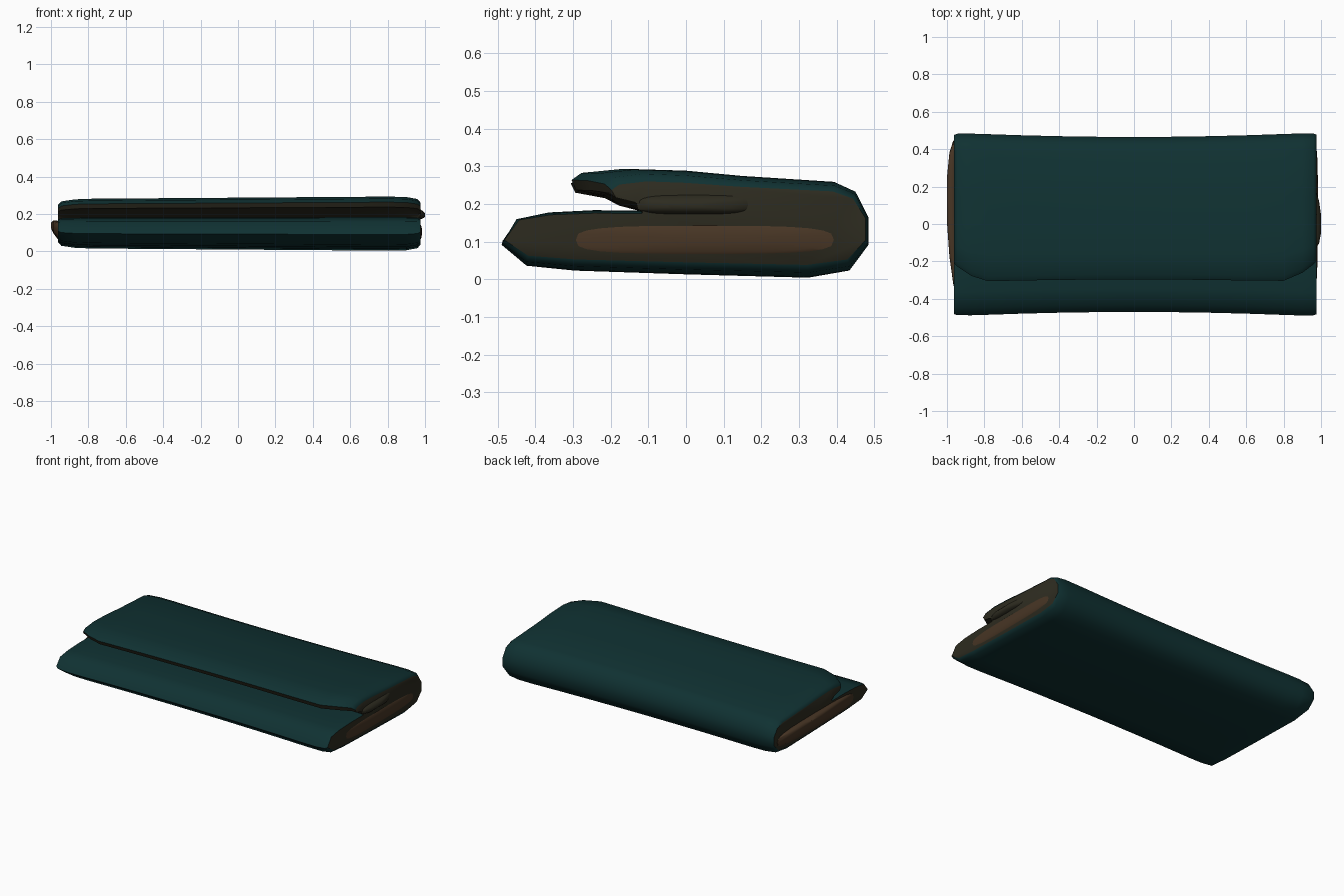
import bpy, bmesh, math

cube = bpy.data.objects.get("Cube")
if cube:
    bpy.data.objects.remove(cube, do_unlink=True)


def material(name, rgb):
    mat = bpy.data.materials.new(name)
    mat.use_nodes = True
    mat.diffuse_color = (*rgb, 1)
    mat.node_tree.nodes["Principled BSDF"].inputs["Base Color"].default_value = (*rgb, 1)
    return mat


teal = material("dark teal leather", (0.005, 0.031, 0.032))
olive = material("olive lining", (0.026, 0.024, 0.014))
brown = material("brown gusset", (0.064, 0.036, 0.018))


def finish(name, bm, mats, angle=50):
    bmesh.ops.recalc_face_normals(bm, faces=bm.faces)
    mesh = bpy.data.meshes.new(name)
    bm.to_mesh(mesh)
    bm.free()
    for mat in mats:
        mesh.materials.append(mat)
    obj = bpy.data.objects.new(name, mesh)
    bpy.context.collection.objects.link(obj)
    bpy.ops.object.select_all(action="DESELECT")
    obj.select_set(True)
    bpy.context.view_layer.objects.active = obj
    bpy.ops.object.shade_smooth_by_angle(angle=math.radians(angle))
    return obj


def bridge(bm, a, b):
    n = len(a)
    return [bm.faces.new((a[i], a[(i + 1) % n], b[(i + 1) % n], b[i])) for i in range(n)]


# Folded cross-section (y, z): pouch from the notch round the bottom, then flap
pouch = [(-0.12, 0.183), (-0.25, 0.184), (-0.37, 0.178), (-0.455, 0.16), (-0.495, 0.09),
         (-0.43, 0.035), (-0.3, 0.022), (0, 0.012), (0.33, 0.003), (0.44, 0.022),
         (0.49, 0.09), (0.49, 0.165)]
flap = [(0.455, 0.235), (0.4, 0.26), (0.15, 0.276), (0, 0.29), (-0.17, 0.295),
        (-0.285, 0.284), (-0.312, 0.265), (-0.3, 0.238), (-0.22, 0.222), (-0.18, 0.2)]
LIP = len(pouch) + 6

# Stations along the length: x and end rounding of the section
stations = [(-0.962, 0.76), (-0.945, 0.9), (-0.87, 0.98), (-0.78, 1), (-0.6, 1), (-0.4, 1),
            (-0.2, 1), (0, 1), (0.2, 1), (0.4, 1), (0.6, 1), (0.8, 1), (0.9, 0.98),
            (0.96, 0.9), (0.977, 0.76)]


def section(x, s):
    points = []
    wide = 0.95 + 0.05 * min(1, abs(x)) ** 2
    thick = s * (0.95 + 0.05 * x)
    corner = 0.1 * max(0, (abs(x) - 0.78) / 0.19) ** 1.6
    for i, (y, z) in enumerate(pouch + flap):
        yy = y * wide * (0.9 + 0.1 * s)
        if i >= len(pouch) and y < 0:
            yy += corner * min(1, -y / 0.3)
        points.append((x, yy, 0.15 + (z - 0.15) * thick))
    return points


# Folded pouch with flap
bm = bmesh.new()
rings = [[bm.verts.new(p) for p in section(x, s)] for x, s in stations]
for a, b in zip(rings, rings[1:]):
    for i, face in enumerate(bridge(bm, a, b)):
        face.material_index = int(i >= LIP)
for ring in (rings[0], rings[-1]):
    bm.faces.new(ring).material_index = 1
finish("folded_pouch", bm, [teal, olive])


# Shallow bulging panels on the two ends
def end_panel(name, mat, x0, x1, centre, size, peak, steps=24):
    bm = bmesh.new()
    loops = []
    for t, k in ((0, 1), (0.25, 0.96), (0.7, 0.7), (1, 0.3)):
        loop = []
        for i in range(steps):
            a = 2 * math.pi * i / steps
            c, s = math.cos(a), math.sin(a)
            y = centre[0] + (peak[0] - centre[0]) * t + size[0] * k * math.copysign(abs(c) ** 0.6, c)
            z = centre[1] + (peak[1] - centre[1]) * t + size[1] * k * math.copysign(abs(s) ** 0.6, s)
            loop.append(bm.verts.new((x0 + (x1 - x0) * t, y, z)))
        loops.append(loop)
    for a, b in zip(loops, loops[1:]):
        bridge(bm, a, b)
    bm.faces.new(loops[0])
    bm.faces.new(loops[-1])
    finish(name, bm, [mat])


end_panel("left_gusset", brown, 0.97, 0.984, (0.02, 0.105), (0.42, 0.046), (0.08, 0.105))
end_panel("right_gusset", brown, -0.955, -1.0, (0.04, 0.11), (0.4, 0.05), (0.13, 0.14))
end_panel("left_fold_pucker", olive, 0.965, 1.0, (0.03, 0.2), (0.16, 0.028), (0.0, 0.195))
